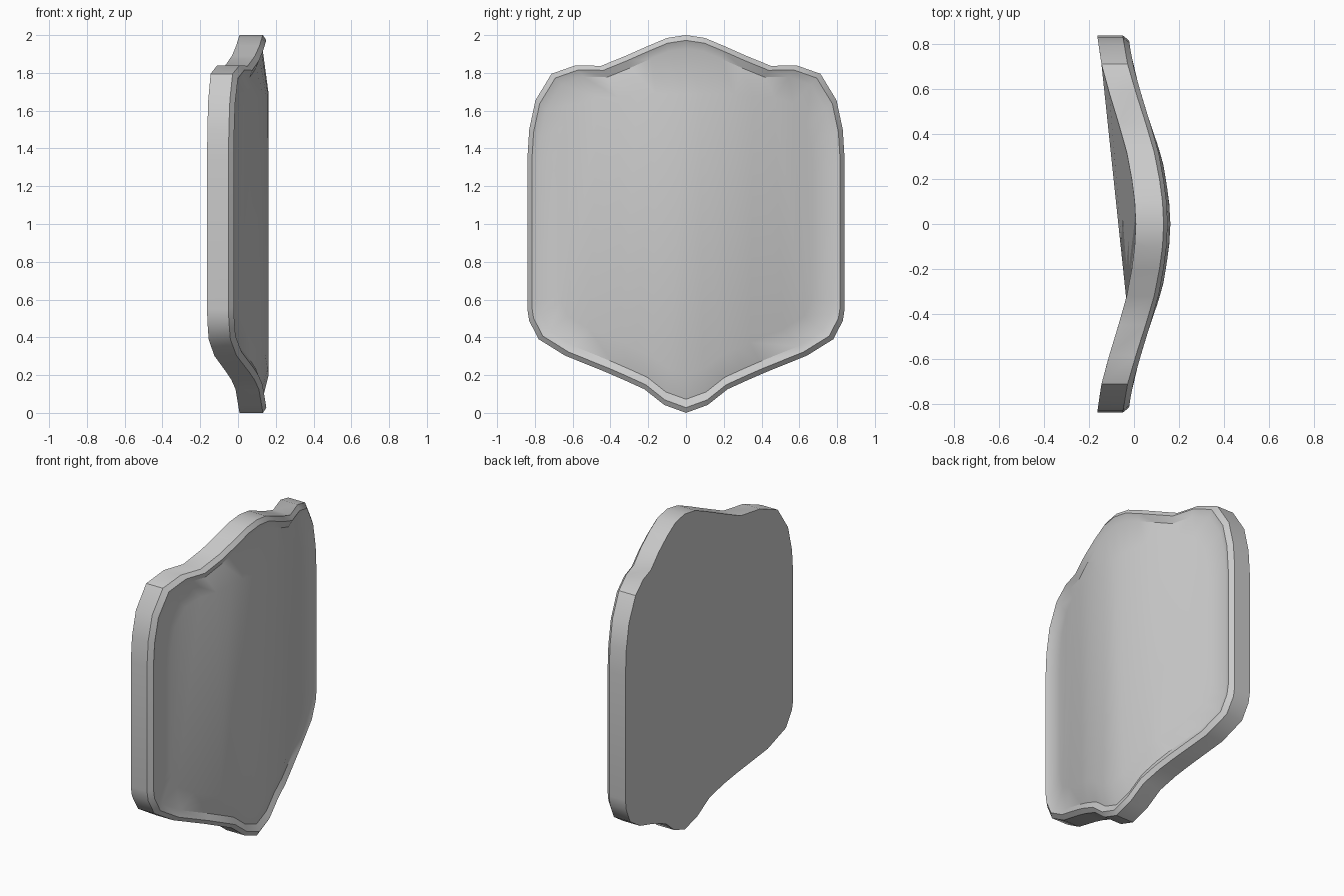
import bpy, bmesh

cube = bpy.data.objects.get("Cube")
if cube:
    bpy.data.objects.remove(cube, do_unlink=True)

# Half outline (y, z) from the top point down to the bottom tip
HALF = [(0, 2), (.1, 1.985), (.2, 1.943), (.32, 1.89), (.45, 1.837), (.585, 1.84),
        (.712, 1.795), (.797, 1.655), (.83, 1.5), (.84, 1.34), (.84, .55), (.83, .487),
        (.78, .39), (.64, .303), (.422, .215), (.33, .175), (.22, .125), (.115, .042), (0, 0)]
# Bow of the shield: (distance from the middle, x of the back)
BOW = [(0, .008), (.1, .003), (.2, -.01), (.27, -.02), (.33, -.035), (.47, -.075),
       (.6, -.115), (.72, -.147), (.85, -.165)]
# Rings (scale, depth in front of the back, flattening towards the sides, top limit):
# back, wall, crest, recess, panel
RINGS = [(1, 0, 0, 2), (1, .124, .015, 2), (.972, .142, .005, 2),
         (.928, .122, 0, 2), (.8, .154, .06, 1.69)]


def bow(y):
    y = abs(y)
    for (a, xa), (b, xb) in zip(BOW, BOW[1:]):
        if y <= b:
            return xa + (xb - xa) * (y - a) / (b - a)
    return BOW[-1][1]


outline = HALF + [(-y, z) for y, z in HALF[-2:0:-1]]
count = len(outline)
last = len(HALF) - 1
half = last // 2

bm = bmesh.new()
rings = []
for scale, depth, flatten, top in RINGS:
    ring = []
    for y, z in outline:
        y *= scale
        x = bow(y) + depth - flatten * y * y
        ring.append(bm.verts.new((x, y, min(top, 1 + (z - 1) * scale))))
    rings.append(ring)

# Side wall, bevelled rim and recess
for inner, outer in zip(rings[1:], rings):
    for i in range(count):
        j = (i + 1) % count
        bm.faces.new((outer[i], outer[j], inner[j], inner[i]))


# Upright strip between the top edge and the bottom edge
def strip(ring, i, side):
    ids = dict.fromkeys([i, i + 1, last - i - 1, last - i])
    return bm.faces.new([ring[side * k % count] for k in ids])


for side in (1, -1):
    for i in range(half):
        strip(rings[-1], i, side)

# Back sheet: two fans meeting on a diagonal, then upright strips
back = rings[0]
back_faces = []


def fan(hub, rim):
    for a, b in zip(rim, rim[1:]):
        back_faces.append(bm.faces.new((back[hub], back[a], back[b])))


corner = 6
foot = 3 - last
fan(foot, range(-3, corner + 1))
fan(corner, list(range(corner + 1, last + 1)) + [1 - last, 2 - last, foot])
for i in range(3, half):
    back_faces.append(strip(back, i, -1))

bmesh.ops.recalc_face_normals(bm, faces=bm.faces)
bm.faces.index_update()
back_ids = {f.index for f in back_faces}
mesh = bpy.data.meshes.new("shield")
bm.to_mesh(mesh)
bm.free()
shield = bpy.data.objects.new("shield", mesh)
bpy.context.collection.objects.link(shield)

# Plain grey
grey = bpy.data.materials.new("plain grey")
grey.use_nodes = True
color = (.6, .6, .6, 1)
grey.diffuse_color = color
grey.node_tree.nodes["Principled BSDF"].inputs["Base Color"].default_value = color
mesh.materials.append(grey)

bpy.context.view_layer.objects.active = shield
shield.select_set(True)
bpy.ops.object.shade_smooth_by_angle(angle=.6)

# Even shading over the whole back sheet; zero keeps the other normals
normals = []
for face in mesh.polygons:
    normal = (-1, 0, 0) if face.index in back_ids else (0, 0, 0)
    normals += [normal] * face.loop_total
mesh.normals_split_custom_set(normals)
